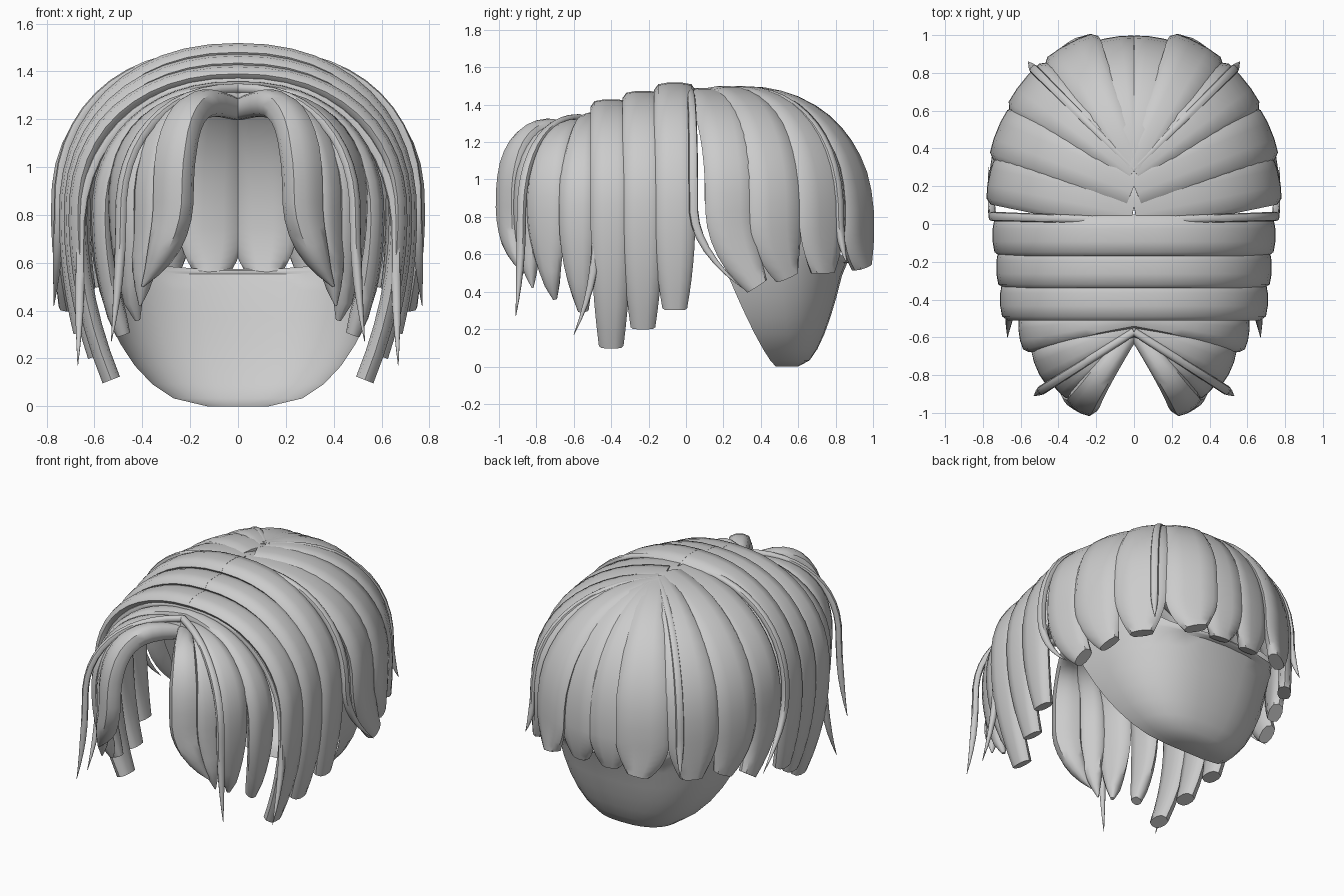
import bpy, bmesh, math
from mathutils import Vector

default_cube = bpy.data.objects.get("Cube")
if default_cube:
    bpy.data.objects.remove(default_cube, do_unlink=True)

hair_grey = bpy.data.materials.new("hair grey")
hair_grey.use_nodes = True
hair_grey.diffuse_color = (0.6, 0.6, 0.6, 1)
shader = hair_grey.node_tree.nodes["Principled BSDF"]
shader.inputs["Base Color"].default_value = hair_grey.diffuse_color


def power(value, exponent):
    """Signed power, used for rounded-square curves."""
    return math.copysign(abs(value) ** exponent, value)


def finish(name, bm):
    """Turn the bmesh into a smooth shaded object."""
    bmesh.ops.recalc_face_normals(bm, faces=bm.faces)
    mesh = bpy.data.meshes.new(name)
    bm.to_mesh(mesh)
    bm.free()
    mesh.materials.append(hair_grey)
    part = bpy.data.objects.new(name, mesh)
    bpy.context.collection.objects.link(part)
    bpy.ops.object.select_all(action='DESELECT')
    part.select_set(True)
    bpy.context.view_layer.objects.active = part
    bpy.ops.object.shade_smooth_by_angle(angle=math.radians(50))
    return part


def skin(bm, rings, closed):
    """Join successive rows of vertices with quads."""
    for lower, upper in zip(rings, rings[1:]):
        count = len(lower)
        for j in range(count if closed else count - 1):
            k = (j + 1) % count
            bm.faces.new((lower[j], lower[k], upper[k], upper[j]))


SHOULDER = 0.65  # share of a lock's path that lies above its widest point


def path_point(root, wide, tip, square, lift, t):
    """Round shoulder from root to widest point, then a curl in to the tip."""
    if t < SHOULDER:
        angle = t / SHOULDER * math.pi / 2
        across = math.sin(angle) ** square
        height = math.cos(angle) ** square
        point = root.lerp(wide, across)
        point.z = wide.z + (root.z - wide.z) * height + lift * math.sin(angle * 2)
    else:
        fall = (t - SHOULDER) / (1 - SHOULDER)
        point = wide.lerp(tip, fall * fall)
        point.z = wide.z + (tip.z - wide.z) * fall
    return point


def lock(name, root, wide, tip, width, thick=0.04, root_share=0.5, tip_share=0.45,
         square=0.9, lift=0):
    """Mirrored pair of flattened locks, each facing away from the head's core."""
    root, wide, tip = Vector(root), Vector(wide), Vector(tip)
    core = Vector((0, root.y, 0.75))
    steps, sides = 18, 10
    bm = bmesh.new()
    rings = []
    for step in range(steps + 1):
        t = step / steps
        centre, ahead, behind = (path_point(root, wide, tip, square, lift, s)
                                 for s in (t, min(t + 0.02, 1), max(t - 0.02, 0)))
        along = (ahead - behind).normalized()
        outward = centre - core
        outward = (outward - along * outward.dot(along)).normalized()
        sideways = along.cross(outward)
        # Widen away from the root, then narrow to the tip
        swell = root_share + (1 - root_share) * min(1, t * 2)
        narrow = max(0, (t - SHOULDER) / (1 - SHOULDER)) ** 2
        half = width / 2 * swell * (1 - (1 - tip_share) * narrow)
        depth = min(thick, half)
        ring = []
        for side in range(sides):
            angle = math.tau * side / sides
            offset = sideways * half * math.cos(angle)
            offset += outward * depth * power(math.sin(angle), 0.6)
            ring.append(bm.verts.new(centre + offset))
        rings.append(ring)
    skin(bm, rings, True)
    bm.faces.new(rings[0])
    bm.faces.new(rings[-1])
    mirror = finish(name, bm).modifiers.new("mirror", 'MIRROR')
    mirror.use_mirror_merge = False


def nape():
    """Open cup with a slanting front edge, taller at the sides."""
    bm = bmesh.new()
    rows, columns = 10, 16
    grid = []
    for row in range(rows + 1):
        u = 1.3 * (row / rows) ** 1.5
        swell = math.sqrt(1 - max(0, 1 - u) ** 2)
        half = 0.13 + 0.49 * swell
        front = 0.48 - 0.38 * min(u, 1) ** 0.8
        back = 0.6 + 0.3 * math.sqrt(min(u, 1))
        line = []
        for column in range(columns + 1):
            angle = math.pi * column / columns
            x = half * power(math.cos(angle), 0.8)
            y = front + (back - front) * abs(math.sin(angle)) ** 0.8
            z = 0.8 * u
            if z > 0.55:
                z = 0.55 + (z - 0.55) * (0.05 + 0.95 * math.cos(angle) ** 4)
            line.append(bm.verts.new((x, y, z)))
        grid.append(line)
    skin(bm, grid, False)
    bm.faces.new(grid[0])
    finish("nape", bm)


nape()

# Broad locks that fall straight over the sides, shorter toward the back
for i, name in enumerate(("front", "middle", "rear")):
    y = -0.4 + i * 0.17
    reach = 0.67 + i * 0.02
    lock("side_lock_" + name, (0, y, 1.39 + i * 0.045), (reach, y, 0.8),
         (0.53 + i * 0.06, y, 0.11 + i * 0.1), 0.22, root_share=1, tip_share=0.6)

# Locks that sweep from the crown around the sides and back
lock("sweep_lock_front", (0, 0.09, 1.45), (0.73, 0.24, 0.85), (0.71, 0.38, 0.43), 0.28,
     root_share=1)
lock("sweep_lock_middle", (0, 0.2, 1.46), (0.69, 0.48, 0.8), (0.64, 0.54, 0.48), 0.3,
     root_share=0.8)
lock("sweep_lock_rear", (0, 0.28, 1.46), (0.56, 0.73, 0.8), (0.55, 0.73, 0.5), 0.32)
lock("back_lock_outer", (0, 0.3, 1.46), (0.33, 0.92, 0.75), (0.31, 0.94, 0.53), 0.32)
lock("back_lock_inner", (0, 0.3, 1.46), (0.11, 0.95, 0.75), (0.11, 0.92, 0.54), 0.28)

# Fringe locks that arch forward from the parting
lock("fringe_front", (0, -0.55, 1.24), (0.27, -0.94, 0.87), (0.4, -0.87, 0.5),
     0.18, thick=0.06, tip_share=0.05, square=0.8, lift=0.07)
lock("fringe_second", (0, -0.55, 1.25), (0.38, -0.85, 0.85), (0.41, -0.82, 0.42),
     0.17, tip_share=0.05, lift=0.06)
lock("fringe_third", (0, -0.54, 1.28), (0.48, -0.75, 0.85), (0.42, -0.7, 0.36),
     0.22, tip_share=0.1, lift=0.03)
lock("fringe_outer", (0, -0.5, 1.32), (0.57, -0.58, 0.8), (0.48, -0.55, 0.3),
     0.2, tip_share=0.3)


def strand(name, root, wide, tip):
    lock(name, root, wide, tip, 0.05, thick=0.02, root_share=0.8, tip_share=0.05)


# Loose thin strands
strand("temple_strand", (0, -0.48, 1.36), (0.66, -0.48, 0.7), (0.67, -0.6, 0.17))
strand("fringe_strand", (0, -0.57, 1.33), (0.49, -0.88, 0.8), (0.53, -0.91, 0.27))
strand("ear_strand", (0.1, 0.02, 1.47), (0.75, 0.04, 0.85), (0.77, 0.3, 0.42))
strand("back_strand", (0, 0.29, 1.48), (0.53, 0.82, 0.8), (0.56, 0.86, 0.55))
